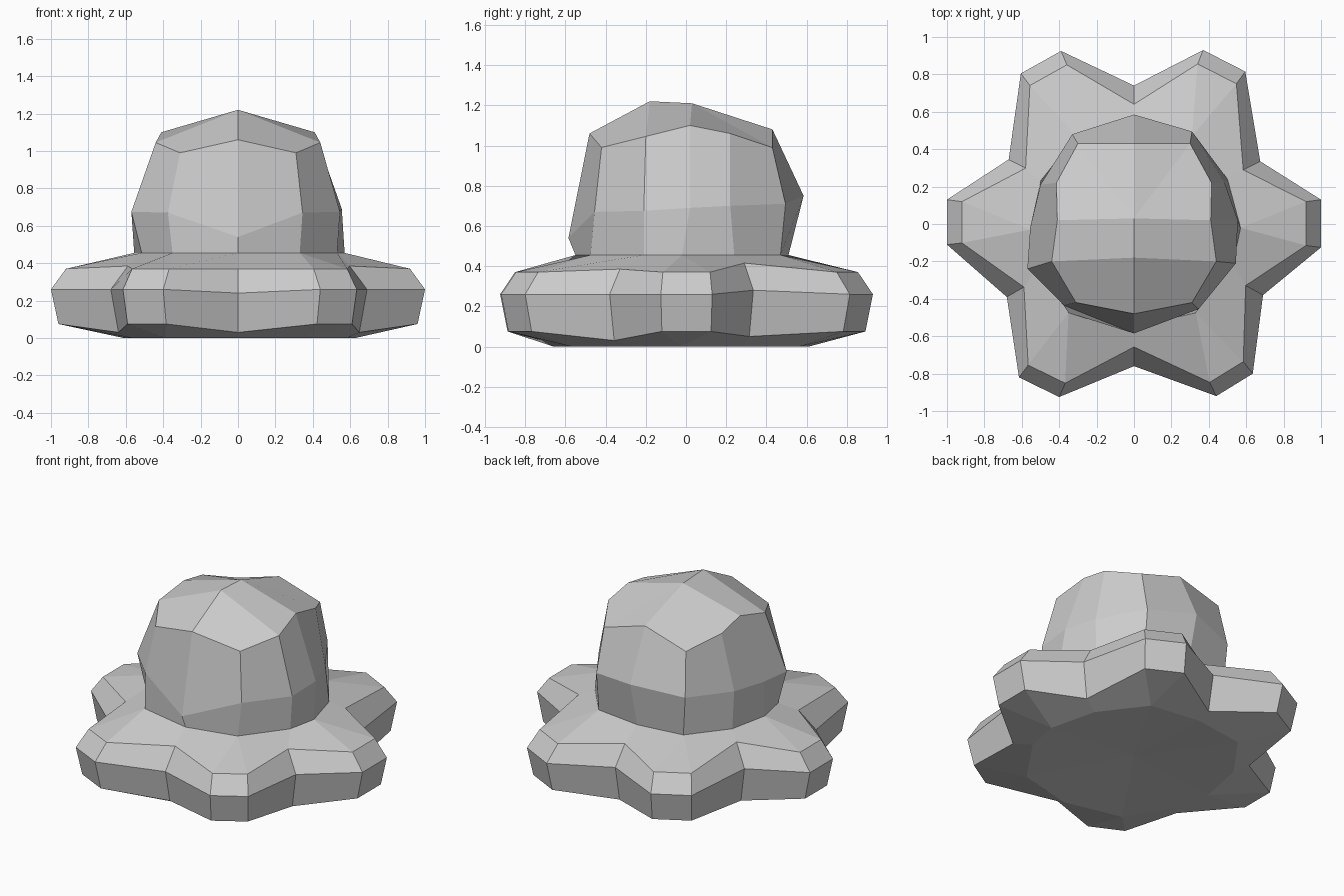
import bpy, bmesh

if "Cube" in bpy.data.objects:
    bpy.data.objects.remove(bpy.data.objects["Cube"])

# Loops run counter-clockwise from the front (-y); the shape is slightly uneven left to right
STAR = [(0, -.76), (.44, -.92), (.635, -.80), (.69, -.38), (1, -.125), (1, .13),
        (.675, .335), (.595, .815), (.37, .93), (0, .74), (-.39, .925), (-.605, .805),
        (-.67, .345), (-1, .13), (-1, -.11), (-.68, -.39), (-.615, -.82), (-.40, -.925)]
NECK = [(0, -.55), (.33, -.475), (.53, -.21), (.57, -.02), (.5, .24), (.31, .47),
        (0, .51), (-.31, .47), (-.5, .23), (-.555, -.03), (-.515, -.23), (-.35, -.475)]
BELLY = [(0, -.585, .54), (.345, -.455, .67), (.545, -.21, .675), (.555, .02, .69),
         (.485, .22, .70), (.31, .495, .71), (0, .585, .75), (-.33, .48, .71),
         (-.5, .21, .695), (-.555, -.02, .685), (-.57, -.24, .675), (-.375, -.435, .67)]
# Symmetric right half of the brow ring, mirrored below
BROW = [(0, -.48, 1.06), (.31, -.42, .99), (.44, -.2, 1.045), (.41, .02, 1.10),
        (.415, .22, 1.06), (.3, .43, .99), (0, .43, 1.08)]
BROW += [(-x, y, z) for x, y, z in BROW[5:0:-1]]
# Each lobe tip (two star points) narrows to one point of a 12-point ring
MERGE = [i // 3 * 2 + (i % 3 > 0) for i in range(18)]


def star_ring(tip_scale, valley_scale, tip_z, valley_z):
    """valley_z lists the heights at front, side front, side back and back."""
    pts = []
    for i, (x, y) in enumerate(STAR):
        valley = i % 3 == 0
        s = valley_scale if valley else tip_scale
        step = i // 3
        pts.append((x * s, y * s, valley_z[min(step, 6 - step)] if valley else tip_z))
    return pts


def add_ring(bm, pts):
    return [bm.verts.new(p) for p in pts]


def bridge(bm, a, b, mapping=None):
    m = mapping or list(range(len(a)))
    for i in range(len(a)):
        j = (i + 1) % len(a)
        face = [a[i], a[j], b[m[j]]]
        if m[i] != m[j]:
            face.append(b[m[i]])
        bm.faces.new(face)


def finish(bm, name):
    bmesh.ops.recalc_face_normals(bm, faces=bm.faces[:])
    mesh = bpy.data.meshes.new(name)
    bm.to_mesh(mesh)
    bm.free()
    bpy.context.collection.objects.link(bpy.data.objects.new(name, mesh))


neck = [(x, y, .455) for x, y in NECK]

# Six-lobed base: shallow underside, lower bevel, wall, upper bevel, sloping top
bm = bmesh.new()
under = add_ring(bm, [(x * 1.1, y * 1.2, 0) for x, y in NECK])
low = add_ring(bm, star_ring(.96, .94, .075, (.03, .03, .05, .03)))
mid = add_ring(bm, star_ring(1, 1, .26, (.24, .26, .28, .26)))
top = add_ring(bm, star_ring(.92, .865, .37, (.37, .385, .415, .38)))
collar = add_ring(bm, neck)
centre = bm.verts.new((0, 0, .03))
for a, b in zip(under, under[1:] + under[:1]):
    bm.faces.new((a, b, centre))
bridge(bm, low, under, MERGE)
bridge(bm, low, mid)
bridge(bm, mid, top)
bridge(bm, top, collar, MERGE)
finish(bm, "lobed_base")

# Faceted dome with a short ridge at the crown
bm = bmesh.new()
foot, belly, r = (add_ring(bm, p) for p in (neck, BELLY, BROW))
bridge(bm, foot, belly)
bridge(bm, belly, r)
front, back = add_ring(bm, [(0, -.18, 1.22), (0, .03, 1.21)])
for s in (1, -1):
    q = [r[s * i] for i in range(7)]
    for face in ([front, q[0], q[1], q[2]], [front, q[2], q[3], back],
                 [back, q[3], q[4], q[5]], [back, q[5], q[6]]):
        bm.faces.new(face)
finish(bm, "dome")
